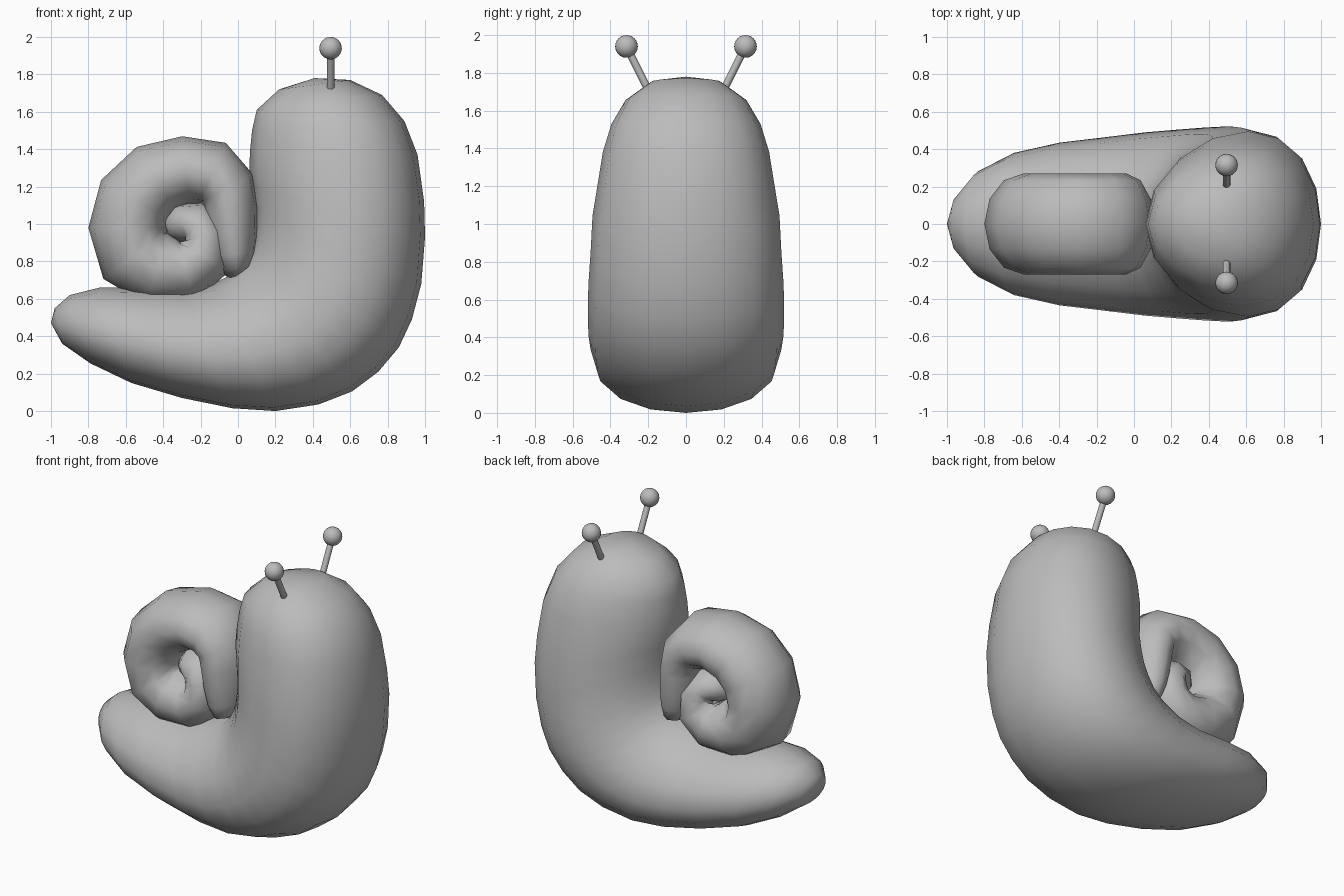
import bpy, bmesh, math
from mathutils import Vector

cube = bpy.data.objects.get("Cube")
if cube:
    bpy.data.objects.remove(cube, do_unlink=True)

grey = bpy.data.materials.new("plain_grey")
grey.use_nodes = True
grey.diffuse_color = (0.5, 0.5, 0.5, 1)
grey.node_tree.nodes["Principled BSDF"].inputs["Base Color"].default_value = (0.5, 0.5, 0.5, 1)


def finish(obj, name):
    obj.name = name
    obj.data.name = name
    obj.data.materials.clear()
    obj.data.materials.append(grey)
    bpy.ops.object.select_all(action='DESELECT')
    obj.select_set(True)
    bpy.context.view_layer.objects.active = obj
    bpy.ops.object.shade_smooth_by_angle(angle=math.radians(60))


def loft(name, rings, start, end, sides, lean=0):
    """Skin oval rings (centre, in-plane half axis, half width in y), closed by two poles.
    Lean moves the widest part of each ring against its axis."""
    bm = bmesh.new()
    loops = []
    for centre, axis, width in rings:
        loop = []
        for i in range(sides):
            a = math.tau * i / sides
            along = math.cos(a) - lean * math.sin(a) ** 2
            loop.append(bm.verts.new(centre + axis * along + Vector((0, width * math.sin(a), 0))))
        loops.append(loop)
    for a, b in zip(loops, loops[1:]):
        for i in range(sides):
            j = (i + 1) % sides
            bm.faces.new((a[i], a[j], b[j], b[i]))
    for loop, pole in ((loops[0], start), (loops[-1], end)):
        tip = bm.verts.new(pole)
        for i in range(sides):
            bm.faces.new((loop[i], loop[(i + 1) % sides], tip))
    bmesh.ops.recalc_face_normals(bm, faces=bm.faces)
    mesh = bpy.data.meshes.new(name)
    bm.to_mesh(mesh)
    bm.free()
    obj = bpy.data.objects.new(name, mesh)
    bpy.context.collection.objects.link(obj)
    finish(obj, name)


def flat(x, z):
    return Vector((x, 0, z))


# Body: inner x, z, outer x, z, half width, from tail to head
sections = [
    (-.98, .55, -.94, .36, .14), (-.90, .62, -.79, .255, .28),
    (-.74, .66, -.57, .15, .38), (-.53, .66, -.30, .07, .435),
    (-.30, .65, -.03, .015, .465), (-.13, .68, .20, .0, .49),
    (-.02, .74, .43, .035, .505), (.04, .80, .61, .105, .515),
    (.07, .87, .75, .21, .52), (.085, .93, .86, .34, .52),
    (.09, 1.0, .93, .49, .515), (.09, 1.08, .98, .68, .505),
    (.075, 1.2, 1.0, .93, .495), (.06, 1.3, .995, 1.12, .47),
    (.065, 1.4, .96, 1.37, .44), (.075, 1.5, .89, 1.55, .395),
    (.10, 1.61, .77, 1.69, .32), (.22, 1.72, .60, 1.77, .19),
]
body = []
for ix, iz, ox, oz, w in sections:
    inner, outer = flat(ix, iz), flat(ox, oz)
    body.append(((inner + outer) / 2, (inner - outer) / 2, w))
loft("body", body, flat(-1, .47), flat(.41, 1.78), 16, lean=.15)

# Shell: coiled tube, centre x, z, radius in the coil plane, half width
coil = [
    (-.01, .76, .09, .22), (-.02, .84, .12, .245), (-.03, .95, .14, .26),
    (-.04, 1.08, .15, .27), (-.06, 1.19, .16, .27), (-.14, 1.27, .18, .27),
    (-.28, 1.29, .18, .27), (-.44, 1.24, .20, .27), (-.55, 1.13, .21, .27),
    (-.59, .98, .21, .27), (-.55, .83, .21, .27), (-.43, .76, .20, .27),
    (-.28, .75, .18, .265), (-.18, .83, .16, .26), (-.18, .94, .14, .245),
    (-.23, 1.0, .13, .225), (-.30, 1.0, .11, .19), (-.35, .96, .08, .13),
]
points = [flat(x, z) for x, z, r, w in coil]
shell = []
for i, (x, z, r, w) in enumerate(coil):
    t = (points[min(i + 1, len(points) - 1)] - points[max(i - 1, 0)]).normalized()
    shell.append((points[i], Vector((t.z, 0, -t.x)) * r, w))
loft("shell", shell, flat(-.02, .69), flat(-.37, .93), 12)

# Eye stalks and eyes
for side, y in (("front", -1), ("back", 1)):
    foot, tip = Vector((.495, y * .19, 1.69)), Vector((.495, y * .315, 1.94))
    bpy.ops.mesh.primitive_cylinder_add(vertices=16, radius=.02, depth=(tip - foot).length,
                                        location=(foot + tip) / 2,
                                        rotation=(tip - foot).to_track_quat('Z', 'Y').to_euler())
    finish(bpy.context.object, side + "_eye_stalk")
    bpy.ops.mesh.primitive_uv_sphere_add(segments=24, ring_count=12, radius=.06, location=tip)
    finish(bpy.context.object, side + "_eye")
